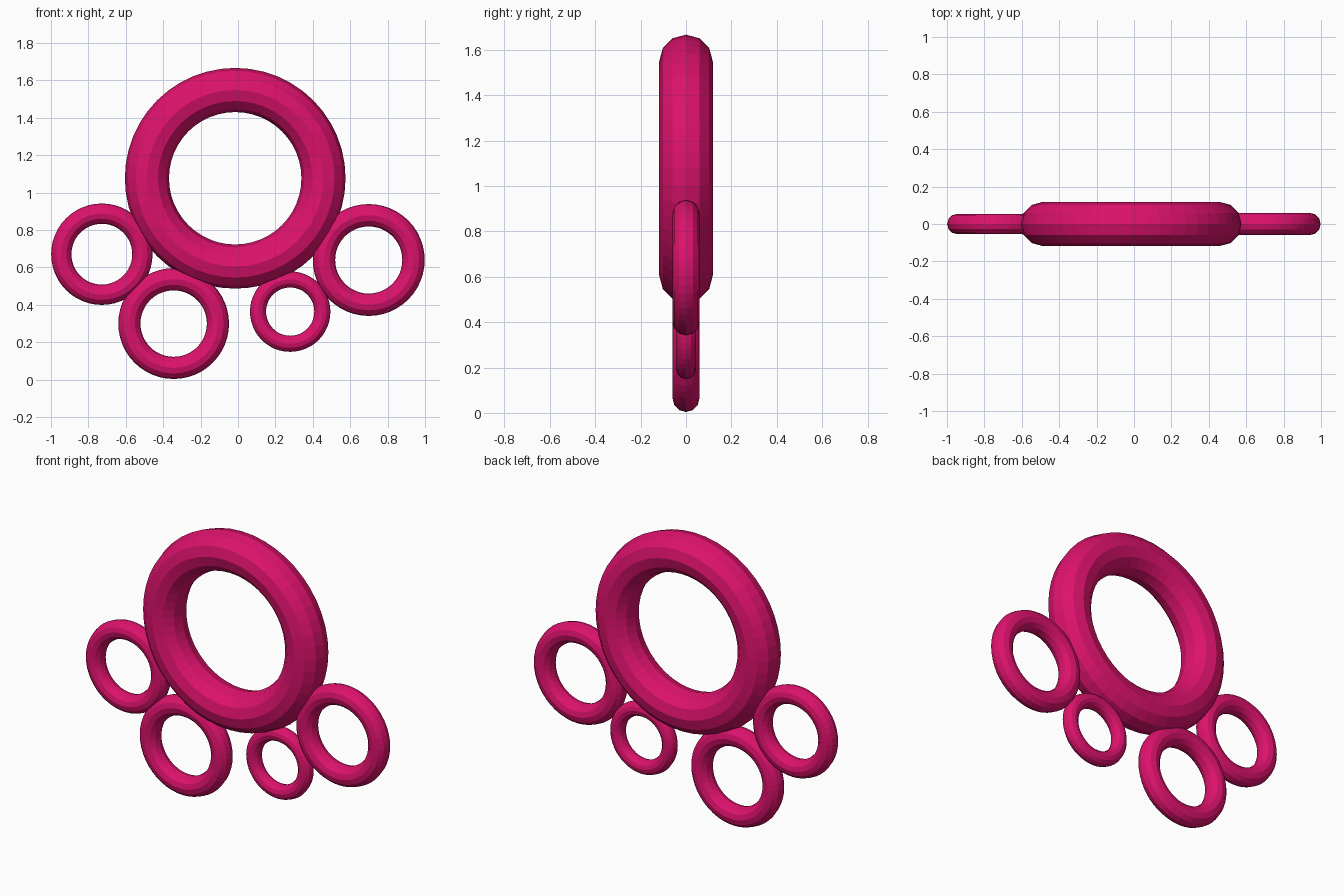
import bpy
import math

if "Cube" in bpy.data.objects:
    bpy.data.objects.remove(bpy.data.objects["Cube"])

# Pink shared by every ring
pink = bpy.data.materials.new("pink")
pink.diffuse_color = (0.72, 0.006, 0.15, 1.0)
pink.use_nodes = True
pink.node_tree.nodes["Principled BSDF"].inputs["Base Color"].default_value = pink.diffuse_color


def ring(name, x, z, outer):
    """Upright flat-shaded ring; tube radius is a quarter of the centreline radius."""
    major = outer / 1.25
    bpy.ops.mesh.primitive_torus_add(
        major_segments=48, minor_segments=12,
        major_radius=major, minor_radius=major / 4,
        location=(x, 0, z), rotation=(math.pi / 2, 0, 0))
    obj = bpy.context.object
    obj.name = name
    obj.data.materials.append(pink)
    bpy.ops.object.shade_flat()


# One large ring with four small ones fanned out below it
ring("large_ring", -0.015, 1.077, 0.59)
ring("outer_left_ring", -0.728, 0.671, 0.271)
ring("inner_left_ring", -0.344, 0.300, 0.296)
ring("inner_right_ring", 0.279, 0.364, 0.215)
ring("outer_right_ring", 0.699, 0.640, 0.299)
